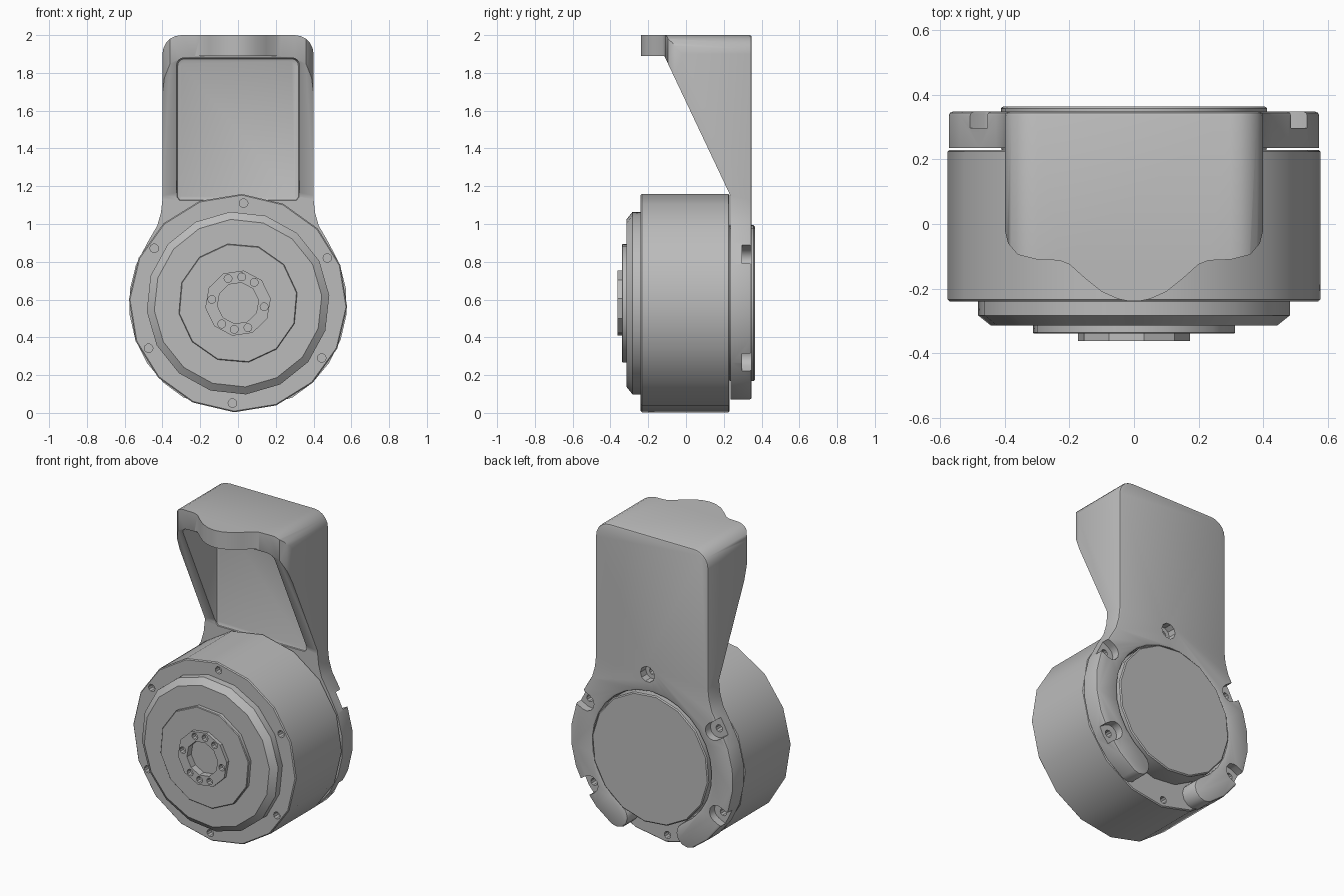
import bpy, bmesh
from math import sin, cos, pi, radians
from mathutils import Vector

if "Cube" in bpy.data.objects:
    bpy.data.objects.remove(bpy.data.objects["Cube"])

ZC = 0.581                                   # height of the motor axis
R = 0.578                                    # motor radius
BOLTS = [radians(86.8 + 60 * i) for i in range(6)]
BOLT_R = 0.53

grey = bpy.data.materials.new("plain grey")
grey.use_nodes = True
grey.diffuse_color = (0.5, 0.5, 0.5, 1)
grey.node_tree.nodes["Principled BSDF"].inputs["Base Color"].default_value = (0.5, 0.5, 0.5, 1)


def finish(name, bm):
    bmesh.ops.recalc_face_normals(bm, faces=bm.faces)
    mesh = bpy.data.meshes.new(name)
    bm.to_mesh(mesh)
    bm.free()
    mesh.materials.append(grey)
    obj = bpy.data.objects.new(name, mesh)
    bpy.context.collection.objects.link(obj)
    return obj


def prism(name, pts, axis, a, b, bevel=0):
    """Extrude a 2D outline along an axis; optionally bevel the far cap."""
    place = {"x": lambda u, v, t: (t, u, v),
             "y": lambda u, v, t: (u, t, v),
             "z": lambda u, v, t: (u, v, t)}[axis]
    bm = bmesh.new()
    near = [bm.verts.new(place(u, v, a)) for u, v in pts]
    far = [bm.verts.new(place(u, v, b)) for u, v in pts]
    bm.faces.new(near)
    cap = bm.faces.new(far)
    for i in range(len(pts)):
        j = (i + 1) % len(pts)
        bm.faces.new((near[i], near[j], far[j], far[i]))
    bmesh.ops.recalc_face_normals(bm, faces=bm.faces)
    if bevel:
        bmesh.ops.bevel(bm, geom=list(cap.edges), offset=bevel, segments=2,
                        profile=0.5, affect="EDGES")
    return finish(name, bm)


def lathe(name, profile, n, phase=0):
    """Spin (radius, y) points about the motor axis and cap both ends."""
    bm = bmesh.new()
    rings = []
    for r, y in profile:
        angles = [phase + 2 * pi * i / n for i in range(n)]
        rings.append([bm.verts.new((r * cos(t), y, ZC + r * sin(t))) for t in angles])
    for p, q in zip(rings, rings[1:]):
        for i in range(n):
            j = (i + 1) % n
            bm.faces.new((p[i], p[j], q[j], q[i]))
    bm.faces.new(rings[0])
    bm.faces.new(rings[-1])
    return finish(name, bm)


def arc(cx, cz, r, start, end, n):
    """Points on an arc, angles in degrees."""
    steps = [radians(start + (end - start) * i / n) for i in range(n + 1)]
    return [(cx + r * cos(t), cz + r * sin(t)) for t in steps]


def hole(angle, dist, r, a, b, n=10):
    circle = arc(dist * cos(angle), ZC + dist * sin(angle), r, 0, 360, n)[:-1]
    return prism("hole_cutter", circle, "y", a, b)


def carve(obj, cutters, operation="DIFFERENCE"):
    """Apply boolean cutters, then remove them."""
    for c in cutters:
        c.hide_render = True
        mod = obj.modifiers.new("cut", "BOOLEAN")
        mod.operation, mod.solver, mod.object = operation, "EXACT", c
    graph = bpy.context.evaluated_depsgraph_get()
    mesh = bpy.data.meshes.new_from_object(obj.evaluated_get(graph))
    obj.modifiers.clear()
    obj.data = mesh
    for c in cutters:
        bpy.data.objects.remove(c)


def mirrored(half):
    return half + [(-u, v) for u, v in reversed(half)]


# Motor housing with bolt holes front and back
body = lathe("motor_body", [(R - 0.006, -0.24), (R, -0.234), (R, 0.224), (R - 0.006, 0.23)],
             16, radians(-2))
carve(body, [hole(t, BOLT_R, 0.023, -0.3, -0.2) for t in BOLTS]
      + [hole(t, BOLT_R, 0.023, 0.19, 0.3) for t in BOLTS])

# Stepped front: rim, disk and output hub with a recess
rim = lathe("front_rim", [(0.485, -0.2), (0.485, -0.283), (0.445, -0.315)], 16, radians(5))
disk = lathe("front_disk", [(0.318, -0.3), (0.318, -0.336), (0.314, -0.34),
                            (0.165, -0.34), (0.165, -0.31)], 12, radians(10))
hub = lathe("output_hub", [(0.175, -0.3), (0.175, -0.362), (0.11, -0.362), (0.11, -0.318)],
            10, radians(8))
carve(hub, [hole(radians(a - 8), 0.14, 0.021, -0.4, -0.33)
            for a in (0, 60, 90, 120, 180, 240, 270, 300)])

# Back cover disk inside the bracket ring
cover = lathe("back_cover", [(0.405, 0.2), (0.415, 0.24), (0.415, 0.358), (0.408, 0.364)],
              16, radians(6))

# Bracket outline: tall column flaring into an open ring with rounded ends
tip = radians(-60)
mid, half_w = 0.4985, 0.0785
half = arc(0.3, 1.9, 0.1, 90, 0, 5)
half += [(0.4, 1.13), (0.408, 1.06), (0.428, 0.99)]
half += arc(0, ZC, R - 0.001, 34, -60, 7)
half += arc(mid * cos(tip), ZC + mid * sin(tip), half_w, -60, -240, 6)[1:-1]
half += arc(0, ZC, 0.42, -60, 88, 12)
bracket = prism("mounting_bracket", mirrored(half), "y", -0.3, 0.348, 0.012)

# Top plan with the wavy front lip
lip = [(0.7, 0.5), (0.7, 0.1), (0.4, -0.02), (0.39, -0.06), (0.36, -0.095), (0.3, -0.11),
       (0.23, -0.113), (0.2, -0.125), (0.15, -0.17), (0.1, -0.21), (0.05, -0.232), (0.015, -0.239)]
carve(bracket, [prism("plan", mirrored(lip), "z", -0.3, 2.3)], "INTERSECT")

# Sloped side walls and hollow interior
slope = [(-0.5, 1.89), (-0.115, 1.89), (0.235, 1.15), (0.235, -0.3), (-0.5, -0.3)]
pocket = mirrored(arc(0.285, 1.84, 0.04, 90, 0, 4) + [(0.325, 1.14), (0.31, 1.12)])
carve(bracket, [prism("slope_cutter", slope, "x", -0.9, 0.9),
                prism("pocket_cutter", pocket, "y", -0.5, 0.247, 0.02)])

# Bolt seats: slots open at the ring edge and one round seat in the column
cutters = [hole(BOLTS[0], BOLT_R, 0.05, 0.295, 0.5)]
cutters += [hole(BOLTS[i], BOLT_R, 0.023, 0.1, 0.5) for i in (0, 1, 2, 4, 5)]
for i in (1, 2, 4, 5):
    out = Vector((cos(BOLTS[i]), sin(BOLTS[i])))
    side = Vector((-out.y, out.x))
    shape = [(0.7, -0.055)] + arc(0.52, 0, 0.055, 270, 90, 6) + [(0.7, 0.055)]
    pts = [out * u + side * v + Vector((0, ZC)) for u, v in shape]
    cutters.append(prism("slot_cutter", [tuple(p) for p in pts], "y", 0.297, 0.5))
carve(bracket, cutters)

# Smooth shading with crisp edges
parts = [body, rim, disk, hub, cover, bracket]
bpy.ops.object.select_all(action="DESELECT")
for p in parts:
    p.select_set(True)
bpy.context.view_layer.objects.active = body
bpy.ops.object.shade_smooth_by_angle(angle=radians(32))
